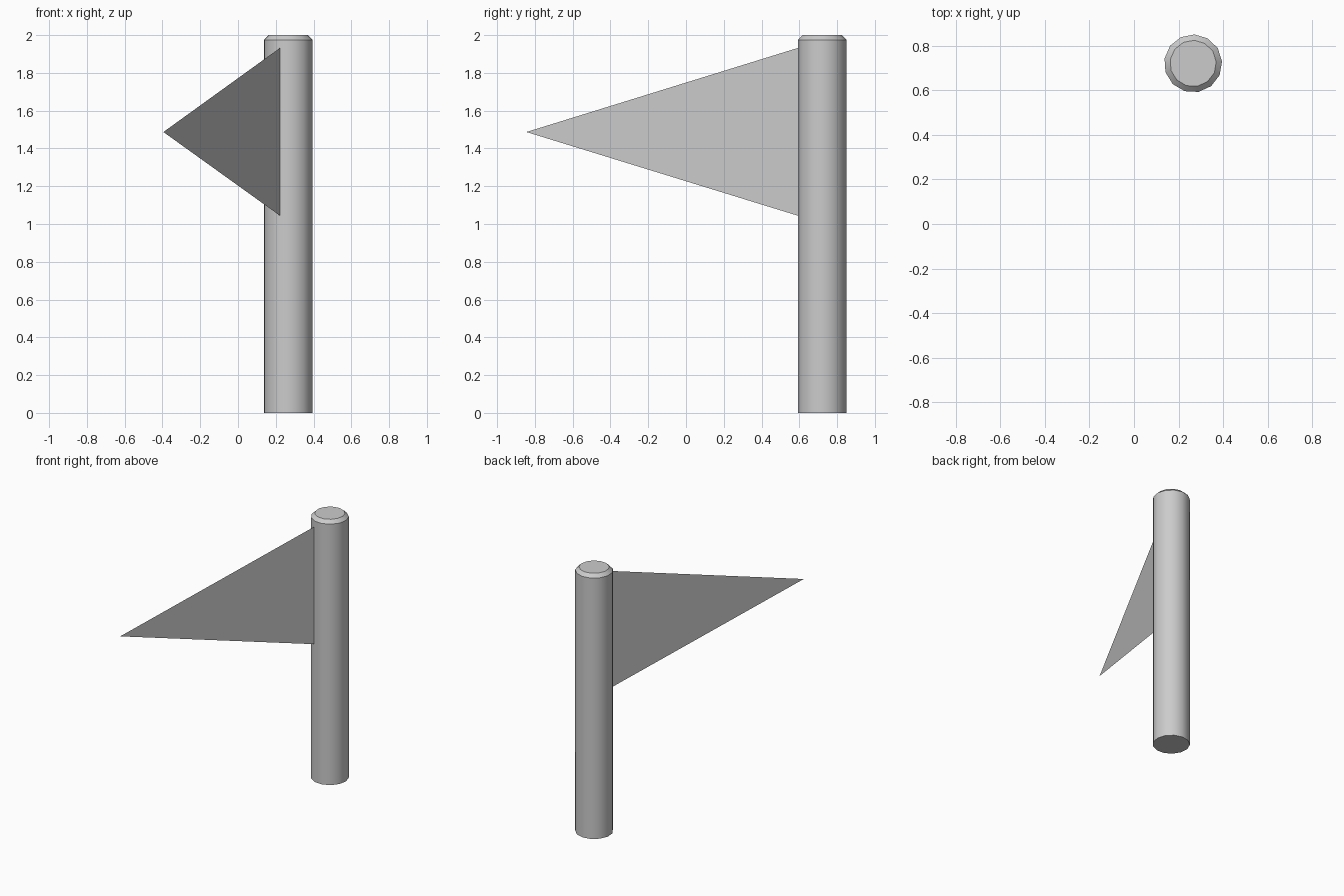
import bpy, bmesh
from math import cos, sin, pi, radians

if "Cube" in bpy.data.objects:
    bpy.data.objects.remove(bpy.data.objects["Cube"])

CX, CY, N = 0.265, 0.72, 13


def add_object(name, bm):
    mesh = bpy.data.meshes.new(name)
    bm.to_mesh(mesh)
    bm.free()
    obj = bpy.data.objects.new(name, mesh)
    bpy.context.collection.objects.link(obj)
    return obj


# Pole: 13-sided shaft with a chamfered top and flat caps
bm = bmesh.new()
rings = []
for r, z in [(0.13, 0), (0.13, 1.975), (0.104, 2.0)]:
    angles = [radians(87) + 2 * pi * i / N for i in range(N)]
    rings.append([bm.verts.new((CX + r * cos(a), CY + r * sin(a), z)) for a in angles])
for low, high in zip(rings, rings[1:]):
    for i in range(N):
        j = (i + 1) % N
        bm.faces.new((low[i], low[j], high[j], high[i]))
bm.faces.new(rings[0][::-1])
bm.faces.new(rings[-1])
pole = add_object("pole", bm)
bpy.context.view_layer.objects.active = pole
pole.select_set(True)
bpy.ops.object.shade_smooth_by_angle(angle=radians(30))

# Pennant: one thin triangle fixed to the pole
bm = bmesh.new()
corners = [(0.222, 0.592, 1.932), (-0.395, -0.845, 1.487), (0.222, 0.592, 1.044)]
bm.faces.new([bm.verts.new(c) for c in corners])
add_object("pennant", bm)
